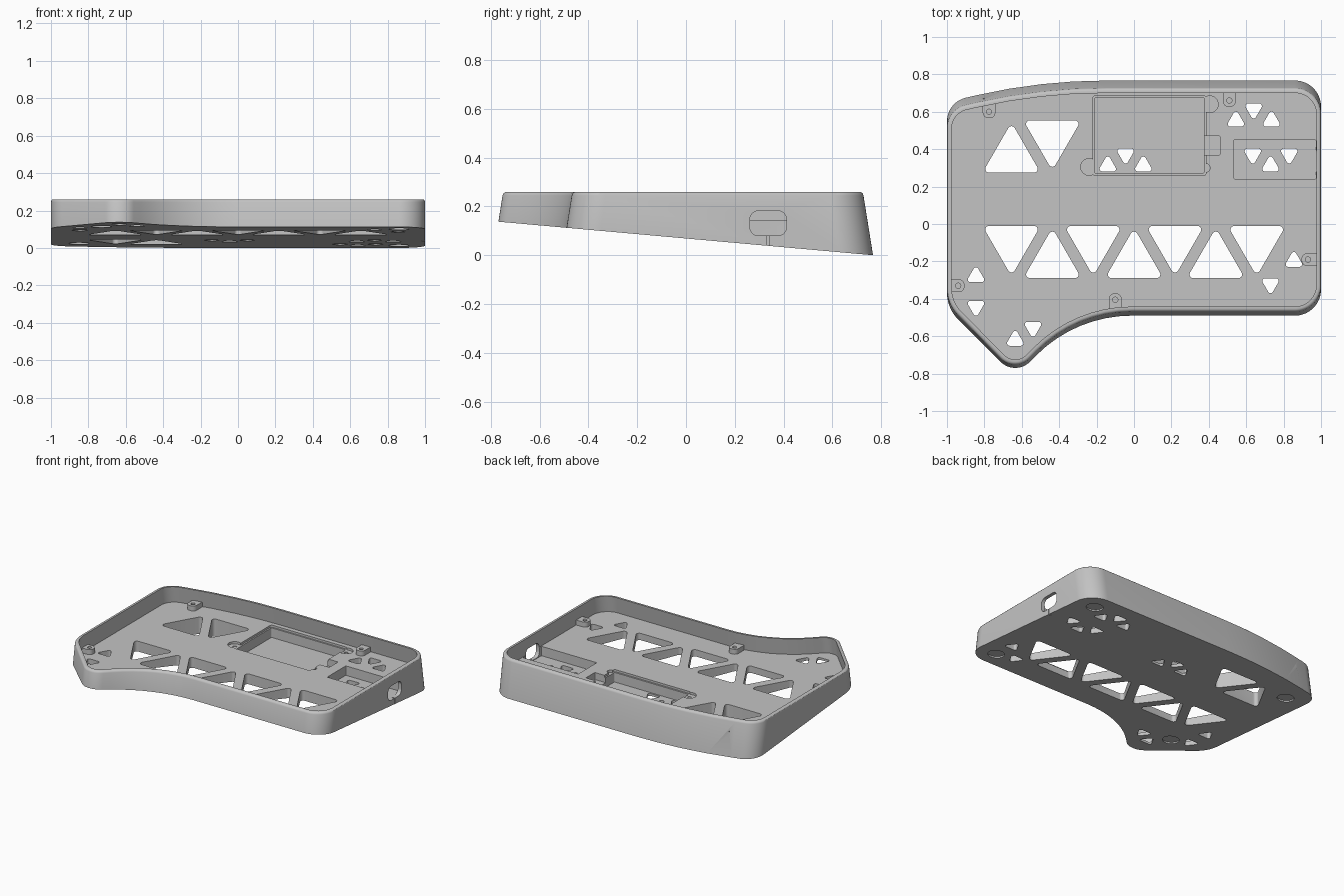
import bpy, bmesh, math
from mathutils import Vector

cube = bpy.data.objects.get("Cube")
if cube:
    bpy.data.objects.remove(cube)

RIM, FLOOR, DRAFT, WALL = 0.26, 0.143, 0.16, 0.025

mat = bpy.data.materials.new("light grey")
mat.use_nodes = True
grey = (0.55, 0.55, 0.55, 1)
mat.diffuse_color = grey
mat.node_tree.nodes["Principled BSDF"].inputs["Base Color"].default_value = grey


def under(y):
    """Height of the sloping underside."""
    return 0.0895 * (0.767 - y)


def rounded(corners, step=6):
    """Closed outline from (x, y, radius) corners, counter-clockwise."""
    pts = []
    for i, (x, y, r) in enumerate(corners):
        v = Vector((x, y))
        a = (Vector(corners[i - 1][:2]) - v).normalized()
        b = (Vector(corners[(i + 1) % len(corners)][:2]) - v).normalized()
        half = a.angle(b) / 2
        centre = v + (a + b).normalized() * r / math.sin(half)
        p = v + a * r / math.tan(half) - centre
        q = v + b * r / math.tan(half) - centre
        turn = math.atan2(p.x * q.y - p.y * q.x, p.dot(q))
        n = max(4, int(abs(math.degrees(turn)) / step))
        for k in range(n + 1):
            t = turn * k / n
            pts.append(centre + Vector((p.x * math.cos(t) - p.y * math.sin(t),
                                        p.x * math.sin(t) + p.y * math.cos(t))))
    return pts


def rect(x0, x1, y0, y1, r):
    return rounded([(x0, y0, r), (x1, y0, r), (x1, y1, r), (x0, y1, r)], 15)


def circle(x, y, r, n=24):
    return [Vector((x + r * math.cos(math.tau * k / n),
                    y + r * math.sin(math.tau * k / n))) for k in range(n)]


def triangle(x, y, side, r, up):
    start = math.pi / 2 if up else -math.pi / 2
    rad = side / math.sqrt(3)
    return rounded([(x + rad * math.cos(start + k * math.tau / 3),
                     y + rad * math.sin(start + k * math.tau / 3), r) for k in range(3)], 15)


def add_skin(bm, loops):
    """Closed solid through matching loops of points, capped at both ends."""
    rings = [[bm.verts.new(p) for p in loop] for loop in loops]
    n = len(rings[0])
    for low, high in zip(rings, rings[1:]):
        for i in range(n):
            j = (i + 1) % n
            bm.faces.new((low[i], low[j], high[j], high[i]))
    bm.faces.new(rings[0][::-1])
    bm.faces.new(rings[-1])


def finish(bm, name):
    bmesh.ops.recalc_face_normals(bm, faces=bm.faces)
    mesh = bpy.data.meshes.new(name)
    bm.to_mesh(mesh)
    bm.free()
    mesh.materials.append(mat)
    ob = bpy.data.objects.new(name, mesh)
    bpy.context.collection.objects.link(ob)
    return ob


def skin(loops, name):
    bm = bmesh.new()
    add_skin(bm, loops)
    return finish(bm, name)


def prisms(shapes, name, tilt=0):
    """Solids from (outline, low, high); tilt=1 measures from the underside."""
    bm = bmesh.new()
    for outline, low, high in shapes:
        add_skin(bm, [[(p.x, p.y, h + tilt * under(p.y)) for p in outline] for h in (low, high)])
    return finish(bm, name)


def combine(body, tool, operation):
    mod = body.modifiers.new("combine", "BOOLEAN")
    mod.operation, mod.solver, mod.object = operation, "EXACT", tool
    bpy.context.view_layer.update()
    dg = bpy.context.evaluated_depsgraph_get()
    mesh = bpy.data.meshes.new_from_object(body.evaluated_get(dg))
    body.modifiers.clear()
    body.data = mesh
    bpy.data.objects.remove(tool)


# Tray shell: outer wall, rounded rim, inner wall and level floor
outline = rounded([(1, -0.49, 0.14), (1, 0.767, 0.14), (-0.5, 0.767, 3.1), (-1, 0.652, 0.13),
                   (-1, -0.45, 0.2), (-0.635, -0.815, 0.11), (-0.31, -0.49, 0.72)], 5)
count = len(outline)
normals = []
for i in range(count):
    d = (outline[(i + 1) % count] - outline[i - 1]).normalized()
    normals.append(Vector((-d.y, d.x)))


def wall_loop(inset, z=None):
    """Outline moved inwards and drafted; without z it lies on the underside."""
    loop = []
    for p, n in zip(outline, normals):
        q = p + n * inset
        height = 0 if z is None else z - under(p.y)
        y = q.y - DRAFT * max(-1, min(1, p.y / 0.4)) * height
        loop.append((q.x, y, under(y) if z is None else z))
    return loop


tray = skin([wall_loop(0), wall_loop(0, RIM - 0.015), wall_loop(0.002, RIM - 0.007),
             wall_loop(0.007, RIM - 0.002), wall_loop(0.014, RIM), wall_loop(WALL, RIM),
             wall_loop(WALL, FLOOR)], "keyboard_tray")

# Screw bosses reaching from the floor into the wall
bosses = [(-0.775, 0.6, 0, 0.07), (0.51, 0.66, 0, 0.07), (-0.94, -0.33, 90, 0.045),
          (0.93, -0.19, -90, 0.055), (-0.1, -0.405, 180, 0.06)]
shapes = []
for x, y, angle, reach in bosses:
    w = 0.034
    t = math.radians(angle)
    local = rounded([(-w, -w, 0.03), (w, -w, 0.03), (w, reach, 0.002), (-w, reach, 0.002)], 15)
    shapes.append(([Vector((x + p.x * math.cos(t) - p.y * math.sin(t),
                            y + p.x * math.sin(t) + p.y * math.cos(t))) for p in local],
                   FLOOR - 0.01, FLOOR + 0.035))
combine(tray, prisms(shapes, "bosses"), "UNION")

# Battery bay with a shallow ledge, cover screw seats and a cable notch
TOP = FLOOR + 0.06
mounts = [(0.405, 0.64), (-0.24, 0.305)]
combine(tray, prisms([(rect(-0.22, 0.385, 0.258, 0.687, 0.015), FLOOR - 0.015, TOP)], "ledge"),
        "DIFFERENCE")
seats = [(circle(x, y, 0.045), FLOOR - 0.016, TOP + 0.01) for x, y in mounts]
seats += [(rect(0.36, 0.46, 0.37, 0.47, 0.005), FLOOR - 0.05, TOP + 0.01),
          (circle(0.385, 0.3, 0.022), FLOOR - 0.016, TOP + 0.01)]
combine(tray, prisms(seats, "seats"), "DIFFERENCE")

# Deep battery pocket and controller pocket
combine(tray, prisms([(rect(-0.21, 0.375, 0.27, 0.677, 0.01), 0.06, TOP + 0.02),
                      (rect(0.535, 0.972, 0.24, 0.45, 0.005), 0.076, FLOOR + 0.02)], "pockets"),
        "DIFFERENCE")

# Triangular openings, large and small
holes = []
for k in range(7):
    up = k % 2 == 1
    holes.append(triangle(-0.655 + 0.2185 * k, -0.2 if up else -0.1, 0.31, 0.02, up))
holes.append(triangle(-0.655, 0.364, 0.31, 0.02, True))
holes.append(triangle(-0.437, 0.465, 0.31, 0.02, False))
small = [(-0.14, 0.312, 1), (-0.045, 0.372, 0), (0.05, 0.312, 1),
         (0.635, 0.372, 0), (0.73, 0.312, 1), (0.83, 0.372, 0),
         (0.545, 0.552, 1), (0.64, 0.613, 0), (0.735, 0.552, 1),
         (0.855, -0.198, 1), (0.73, -0.322, 0), (-0.845, -0.28, 1),
         (-0.845, -0.442, 0), (-0.635, -0.62, 1), (-0.54, -0.554, 0)]
holes += [triangle(x, y, 0.108, 0.014, up) for x, y, up in small]
cuts = [(h, -0.05, TOP + 0.03) for h in holes]
cuts += [(circle(x, y, 0.014, 16), FLOOR - 0.02, TOP + 0.03)
         for x, y in mounts + [b[:2] for b in bosses]]
combine(tray, prisms(cuts, "openings"), "DIFFERENCE")

# Round foot recesses in the underside
feet = [(0.86, 0.63), (0.86, -0.36), (-0.85, 0.51), (-0.73, -0.5)]
combine(tray, prisms([(circle(x, y, 0.055, 32), -0.03, 0.01) for x, y in feet], "feet", 1),
        "DIFFERENCE")

# Cable port through the end wall, with a narrow slot below it
port = rect(0.262, 0.412, 0.08, 0.182, 0.035)
combine(tray, skin([[(x, p.x, p.y) for p in port] for x in (0.95, 1.05)], "port"), "DIFFERENCE")
slot = rect(0.332, 0.34, -0.02, 0.1, 0.001)
combine(tray, skin([[(x, p.x, p.y) for p in slot] for x in (0.98, 1.05)], "slot"), "DIFFERENCE")

# Smooth the rounded walls while keeping crisp edges
for ob in bpy.context.selected_objects:
    ob.select_set(False)
tray.select_set(True)
bpy.context.view_layer.objects.active = tray
bpy.ops.object.shade_smooth_by_angle(angle=math.radians(30))
